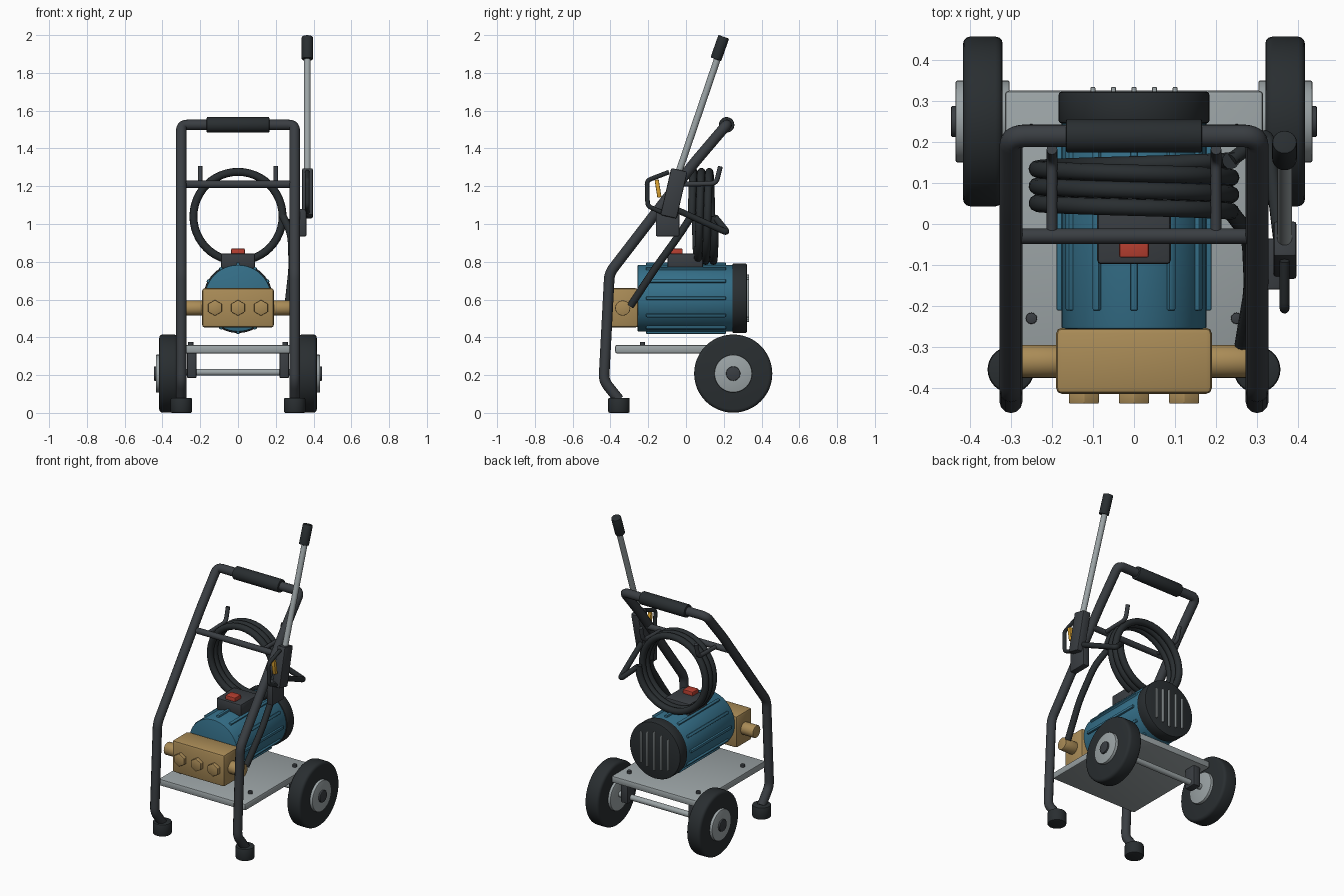
import bpy, bmesh, math
from mathutils import Vector, Matrix

if "Cube" in bpy.data.objects:
    bpy.data.objects.remove(bpy.data.objects["Cube"])


def material(name, rgb):
    m = bpy.data.materials.new(name)
    m.diffuse_color = (*rgb, 1)
    m.use_nodes = True
    m.node_tree.nodes["Principled BSDF"].inputs["Base Color"].default_value = m.diffuse_color
    return m


RUBBER = material("rubber", (0.022, 0.027, 0.03))
FRAME = material("frame_paint", (0.042, 0.048, 0.055))
BLUE = material("motor_blue", (0.035, 0.16, 0.25))
BRASS = material("brass", (0.40, 0.26, 0.095))
STEEL = material("steel", (0.33, 0.37, 0.38))
RED = material("switch_red", (0.48, 0.05, 0.03))
YELLOW = material("trigger_yellow", (0.7, 0.36, 0.03))


def smooth(ob, mat):
    ob.data.materials.append(mat)
    bpy.ops.object.select_all(action='DESELECT')
    ob.select_set(True)
    bpy.context.view_layer.objects.active = ob
    bpy.ops.object.shade_smooth_by_angle(angle=math.radians(35))


def finish(name, bm, mat, bevel=0, seg=2):
    if bevel:
        bm.normal_update()
        edges = [e for e in bm.edges if e.calc_face_angle(0) > 0.9]
        bmesh.ops.bevel(bm, geom=edges, offset=bevel, segments=seg, affect='EDGES', profile=0.5)
    me = bpy.data.meshes.new(name)
    bm.to_mesh(me)
    bm.free()
    ob = bpy.data.objects.new(name, me)
    bpy.context.collection.objects.link(ob)
    smooth(ob, mat)
    return ob


def box(name, lo, hi, mat, bevel=0.006, rot_x=0):
    """Bevelled box between two corners, tilted about x at its centre."""
    lo, hi = Vector(lo), Vector(hi)
    bm = bmesh.new()
    bmesh.ops.create_cube(bm, size=1)
    bmesh.ops.scale(bm, vec=hi - lo, verts=bm.verts)
    ob = finish(name, bm, mat, bevel)
    ob.location = (lo + hi) / 2
    ob.rotation_euler.x = math.radians(rot_x)
    return ob


def cyl(name, a, b, r, mat, n=32, bevel=0.0, seg=2):
    """Cylinder from point a to point b."""
    a, b = Vector(a), Vector(b)
    bm = bmesh.new()
    bmesh.ops.create_cone(bm, cap_ends=True, segments=n, radius1=r, radius2=r, depth=(b - a).length)
    ob = finish(name, bm, mat, bevel, seg)
    ob.location = (a + b) / 2
    ob.rotation_mode = 'QUATERNION'
    ob.rotation_quaternion = (b - a).to_track_quat('Z', 'Y')
    return ob


def rounded(pts, rad):
    """Round the inner corners of a path."""
    pts = [Vector(p) for p in pts]
    out = [pts[0]]
    for p, q, s in zip(pts, pts[1:], pts[2:]):
        a = q + (p - q).normalized() * min(rad, (p - q).length * 0.45)
        c = q + (s - q).normalized() * min(rad, (s - q).length * 0.45)
        for i in range(6):
            t = i / 5
            out.append(a * (1 - t) ** 2 + q * 2 * t * (1 - t) + c * t * t)
    return out + [pts[-1]]


def tube(name, pts, r, mat, rad=0.04):
    cu = bpy.data.curves.new(name, 'CURVE')
    cu.dimensions = '3D'
    cu.bevel_depth, cu.bevel_resolution, cu.use_fill_caps = r, 4, True
    path = rounded(pts, rad) if rad else pts
    sp = cu.splines.new('POLY')
    sp.points.add(len(path) - 1)
    for p, v in zip(sp.points, path):
        p.co = (*v, 1)
    ob = bpy.data.objects.new(name, cu)
    bpy.context.collection.objects.link(ob)
    bpy.ops.object.select_all(action='DESELECT')
    ob.select_set(True)
    bpy.context.view_layer.objects.active = ob
    bpy.ops.object.convert(target='MESH')
    ob = bpy.context.view_layer.objects.active
    smooth(ob, mat)
    return ob


# Frame: one bent tube up the left side, over the top and down the right
side = [(-0.355, 0.07), (-0.435, 0.17), (-0.405, 0.74), (0.045, 1.325), (0.215, 1.525)]
path = [(-0.3, y, z) for y, z in side] + [(0.3, y, z) for y, z in reversed(side)]
tube("frame_tube", path, 0.028, FRAME, 0.035)
cyl("handle_grip", (-0.166, 0.215, 1.525), (0.166, 0.215, 1.525), 0.041, RUBBER, bevel=0.005)
cyl("hose_hook_bar", (-0.3, -0.03, 1.21), (0.3, -0.03, 1.21), 0.019, FRAME, 24)

# Platform and axle
box("platform", (-0.315, -0.375, 0.315), (0.315, 0.325, 0.36), STEEL, 0.01)
cyl("axle", (-0.33, 0.25, 0.215), (0.33, 0.25, 0.215), 0.018, STEEL, 24)

# Parts that repeat on both sides
for s, tag in ((-1, "left"), (1, "right")):
    cyl(f"{tag}_foot", (s * 0.3, -0.355, 0), (s * 0.3, -0.355, 0.08), 0.057, RUBBER, bevel=0.008)
    cyl(f"{tag}_tyre", (s * 0.32, 0.25, 0.208), (s * 0.417, 0.25, 0.208), 0.207, RUBBER, 48, 0.018, 3)
    cyl(f"{tag}_hub", (s * 0.303, 0.25, 0.208), (s * 0.435, 0.25, 0.208), 0.1, STEEL, 40, 0.005)
    cyl(f"{tag}_hub_cap", (s * 0.42, 0.25, 0.208), (s * 0.446, 0.25, 0.208), 0.038, FRAME, 24, 0.004)
    box(f"{tag}_axle_bracket", (s * 0.245 - 0.025, 0.21, 0.185), (s * 0.245 + 0.025, 0.29, 0.32), FRAME)
    for y in (-0.23, 0.23):
        cyl(f"{tag}_platform_bolt", (s * 0.25, y, 0.35), (s * 0.25, y, 0.376), 0.014, FRAME, 12, 0.003)
    tube(f"{tag}_hose_hook", [(s * 0.2, -0.03, 1.21), (s * 0.2, 0.16, 1.215), (s * 0.2, 0.182, 1.305)],
         0.013, FRAME, 0.03)
    cyl(f"{tag}_pump_port", (s * 0.17, -0.335, 0.555), (s * 0.278, -0.335, 0.555), 0.04, BRASS, 32, 0.004)

# Motor with cooling ribs
MZ = 0.607
cyl("motor_body", (0, -0.256, MZ), (0, 0.26, MZ), 0.177, BLUE, 48, 0.006)
for i in range(12):
    a = i * math.tau / 12
    rib = box("motor_rib", (-0.02, -0.212, -0.009), (0.02, 0.21, 0.009), BLUE, 0.004)
    rib.rotation_euler.y = -a
    rib.location = (math.cos(a) * 0.169, 0, MZ + math.sin(a) * 0.169)
cyl("fan_cover", (0, 0.245, MZ), (0, 0.323, MZ), 0.184, RUBBER, 48, 0.008)
for i in range(-2, 3):
    h = 0.125 - 0.012 * abs(i)
    box("fan_grille_slat", (i * 0.05 - 0.006, 0.315, MZ - h), (i * 0.05 + 0.006, 0.334, MZ + h), STEEL, 0.003)
box("switch_box", (-0.09, -0.098, 0.765), (0.09, 0.09, 0.845), FRAME, 0.01)
box("power_switch", (-0.036, -0.082, 0.83), (0.036, -0.018, 0.87), RED, 0.005)

# Pump
box("pump_block", (-0.19, -0.414, 0.452), (0.19, -0.253, 0.66), BRASS, 0.014)
for x in (-0.122, 0, 0.122):
    cyl("pump_hex_plug", (x, -0.40, 0.556), (x, -0.438, 0.556), 0.042, BRASS, 6, 0.003)

# Coiled hose: one helix, with a feed from the pump and a tail to the gun
TURNS, STEPS = 3, 48
coil = []
for i in range(TURNS * STEPS + 1):
    a = i / STEPS * math.tau
    coil.append((0.236 * math.cos(a), 0.03 + 0.125 * i / (TURNS * STEPS), 1.04 + 0.236 * math.sin(a)))
tube("hose_coil", coil, 0.021, RUBBER, 0)
tube("pump_hose", [(0.265, -0.295, 0.565), (0.288, -0.16, 0.77), (0.282, -0.03, 0.95), (0.236, 0.03, 1.045)],
     0.02, RUBBER, 0.06)
tube("gun_hose", [(0.236, 0.155, 1.035), (0.325, 0.222, 0.952), (0.36, -0.07, 1.085)], 0.017, RUBBER, 0.03)

# Spray gun and its holder
GX = 0.367
box("gun_holder", (0.318, -0.16, 0.935), (0.362, -0.035, 1.08), FRAME)
box("gun_body", (0.34, -0.108, 1.035), (0.396, -0.02, 1.29), FRAME, 0.007, -13)
tube("trigger_guard", [(GX, -0.09, 1.275), (GX, -0.207, 1.23), (GX, -0.203, 1.095), (GX, -0.1, 1.05)],
     0.012, RUBBER, 0.02)
box("trigger", (GX - 0.012, -0.159, 1.14), (GX + 0.012, -0.137, 1.235), YELLOW, 0.004, 9)
cyl("lance", (GX, -0.05, 1.24), (GX, 0.175, 1.90), 0.018, STEEL, 24)
cyl("lance_nozzle", (GX, 0.158, 1.872), (GX, 0.2, 1.991), 0.03, RUBBER, 24, 0.004)
